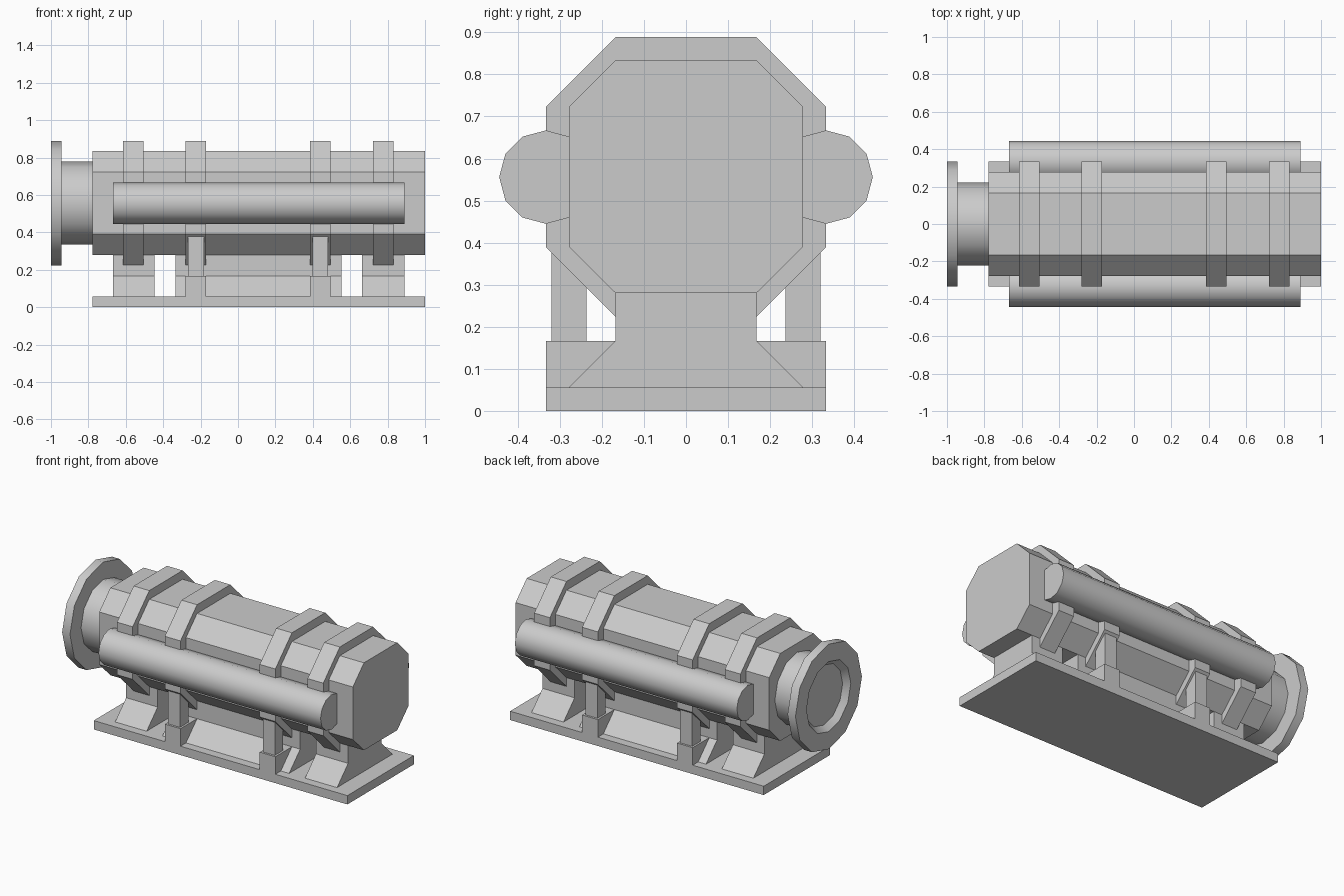
import bpy, bmesh
from math import pi, cos, sin, radians

if "Cube" in bpy.data.objects:
    bpy.data.objects.remove(bpy.data.objects["Cube"])

AXIS_Z = 0.556  # height of the shaft axis


def make_object(name, bm, smooth=False):
    bmesh.ops.recalc_face_normals(bm, faces=bm.faces)
    mesh = bpy.data.meshes.new(name)
    bm.to_mesh(mesh)
    bm.free()
    obj = bpy.data.objects.new(name, mesh)
    bpy.context.collection.objects.link(obj)
    if smooth:
        bpy.ops.object.select_all(action='DESELECT')
        obj.select_set(True)
        bpy.context.view_layer.objects.active = obj
        bpy.ops.object.shade_smooth_by_angle(angle=radians(35))
    return obj


def extrude_x(name, profile, x0, x1, smooth=False):
    """Solid with a closed (y, z) cross-section running along x."""
    bm = bmesh.new()
    face = bm.faces.new([bm.verts.new((x0, y, z)) for y, z in profile])
    ext = bmesh.ops.extrude_face_region(bm, geom=[face], use_keep_orig=True)
    moved = [g for g in ext['geom'] if isinstance(g, bmesh.types.BMVert)]
    bmesh.ops.translate(bm, vec=(x1 - x0, 0, 0), verts=moved)
    return make_object(name, bm, smooth)


def rect(y0, y1, z0, z1):
    return [(y0, z0), (y1, z0), (y1, z1), (y0, z1)]


def octagon(half, z0, z1, zc0, zc1):
    c = 0.167
    return [(-c, z0), (c, z0), (half, zc0), (half, zc1),
            (c, z1), (-c, z1), (-half, zc1), (-half, zc0)]


def circle(y, z, r, n=12):
    return [(y + r * cos(2 * pi * i / n), z + r * sin(2 * pi * i / n)) for i in range(n)]


def lathe_x(name, profile, n=12):
    """Revolve (x, radius) points around the shaft axis and cap both ends."""
    bm = bmesh.new()
    rings = [[bm.verts.new((x, y, z)) for y, z in circle(0, AXIS_Z, r, n)] for x, r in profile]
    for a, b in zip(rings, rings[1:]):
        for i in range(n):
            j = (i + 1) % n
            bm.faces.new((a[i], a[j], b[j], b[i]))
    bm.faces.new(rings[0])
    bm.faces.new(rings[-1])
    return make_object(name, bm, True)


# Base plate and octagonal housing
extrude_x("base_plate", rect(-0.333, 0.333, 0, 0.056), -0.778, 1.0)
extrude_x("housing", octagon(0.278, 0.28, 0.834, 0.39, 0.723), -0.778, 1.0)

# Clamping bands around the housing
for i, x in enumerate((-0.56, -0.225, 0.44, 0.776)):
    extrude_x(f"band_{i + 1}", octagon(0.333, 0.224, 0.889, 0.39, 0.723), x - 0.055, x + 0.055)

# Flared pedestals under the housing
pedestal = [(-0.278, 0.056), (0.278, 0.056), (0.167, 0.167), (0.167, 0.29),
            (-0.167, 0.29), (-0.167, 0.167)]
for name, x0, x1 in (("rear", -0.667, -0.446), ("middle", -0.335, 0.553), ("front", 0.664, 0.889)):
    extrude_x(f"{name}_pedestal", pedestal, x0, x1)

# Foot blocks with a post on each side holding the middle bands
for i, x in enumerate((-0.225, 0.44)):
    extrude_x(f"foot_block_{i + 1}", rect(-0.333, 0.333, 0.05, 0.167), x - 0.055, x + 0.055)
    for side, s in (("left", 1), ("right", -1)):
        extrude_x(f"{side}_post_{i + 1}", rect(s * 0.236, s * 0.32, 0.16, 0.41), x - 0.042, x + 0.042)

# Side tubes
for side, s in (("left", 1), ("right", -1)):
    extrude_x(f"{side}_tube", circle(s * 0.333, AXIS_Z, 0.111), -0.667, 0.889, True)

# Neck and end flange with a shallow dished opening
lathe_x("neck_flange", [(-0.77, 0.222), (-0.945, 0.222), (-0.945, 0.333), (-1.0, 0.333),
                        (-1.0, 0.222), (-0.965, 0.19)])
